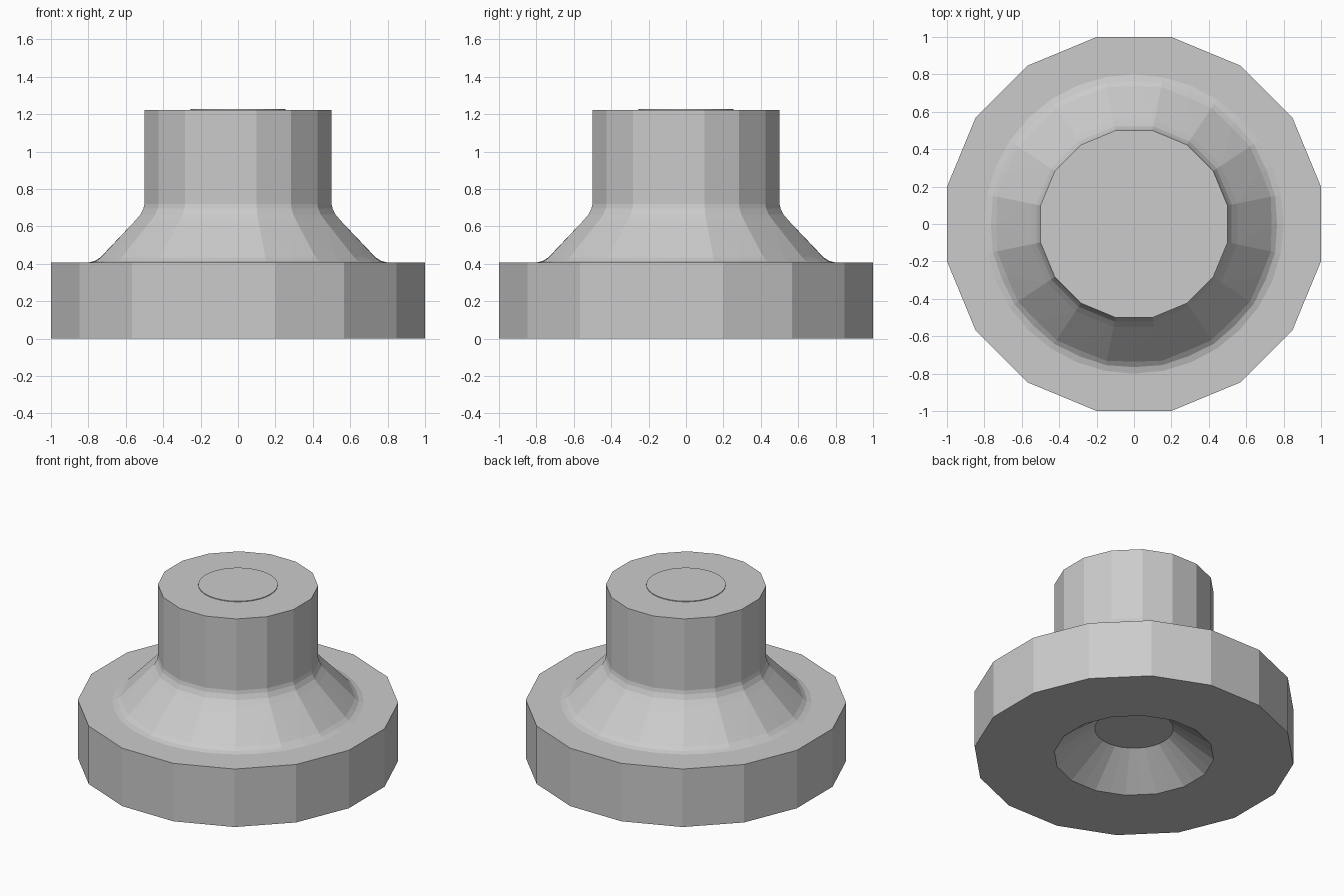
import bpy, bmesh, math

if "Cube" in bpy.data.objects:
    bpy.data.objects.remove(bpy.data.objects["Cube"])

SIDES = 16          # flats of the low-poly body
SEGS = 32           # lathe segments (two per flat)


def ring_radius(apothem, angle, roundness):
    """Blend between a 16-sided outline (0) and a circle (1)."""
    step = 2 * math.pi / SIDES
    off = (angle + step / 2) % step - step / 2
    return apothem * ((1 - roundness) / math.cos(off) + roundness)


def lathe(name, profile):
    """Closed profile of (apothem, z, roundness) spun about z."""
    bm = bmesh.new()
    rings = []
    for r, z, k in profile:
        ring = []
        for i in range(SEGS):
            a = 2 * math.pi * i / SEGS
            rr = ring_radius(r, a, k)
            ring.append(bm.verts.new((rr * math.cos(a), rr * math.sin(a), z)))
        rings.append(ring)
    for j, lower in enumerate(rings):
        upper = rings[(j + 1) % len(rings)]
        for i in range(SEGS):
            n = (i + 1) % SEGS
            bm.faces.new((lower[i], lower[n], upper[n], upper[i]))
    bmesh.ops.recalc_face_normals(bm, faces=bm.faces)
    # merge the half-flats back into single faces
    bmesh.ops.dissolve_limit(bm, angle_limit=math.radians(0.5),
                             verts=bm.verts, edges=bm.edges)
    bmesh.ops.triangulate(bm, faces=[f for f in bm.faces if len(f.verts) > 4])
    mesh = bpy.data.meshes.new(name)
    bm.to_mesh(mesh)
    bm.free()
    obj = bpy.data.objects.new(name, mesh)
    bpy.context.collection.objects.link(obj)
    return obj


# flanged body: wide base, filleted cone, neck, centre bore and countersink
lathe("flanged_body", [
    (0.50, 0.0, 0), (1.0, 0.0, 0), (1.0, 0.407, 0),
    (0.80, 0.407, 1), (0.765, 0.416, 0.7), (0.735, 0.435, 0.2),
    (0.71, 0.46, 0), (0.55, 0.63, 0), (0.522, 0.663, 0),
    (0.506, 0.695, 0), (0.50, 0.72, 0), (0.50, 1.223, 0),
    (0.25, 1.223, 1), (0.25, 0.197, 1),
])

# solid plug filling the bore, barely proud of the top
z0, z1 = 0.197, 1.228
bpy.ops.mesh.primitive_cylinder_add(vertices=SEGS, radius=0.253, depth=z1 - z0,
                                    location=(0, 0, (z0 + z1) / 2))
bpy.context.object.name = "centre_plug"
